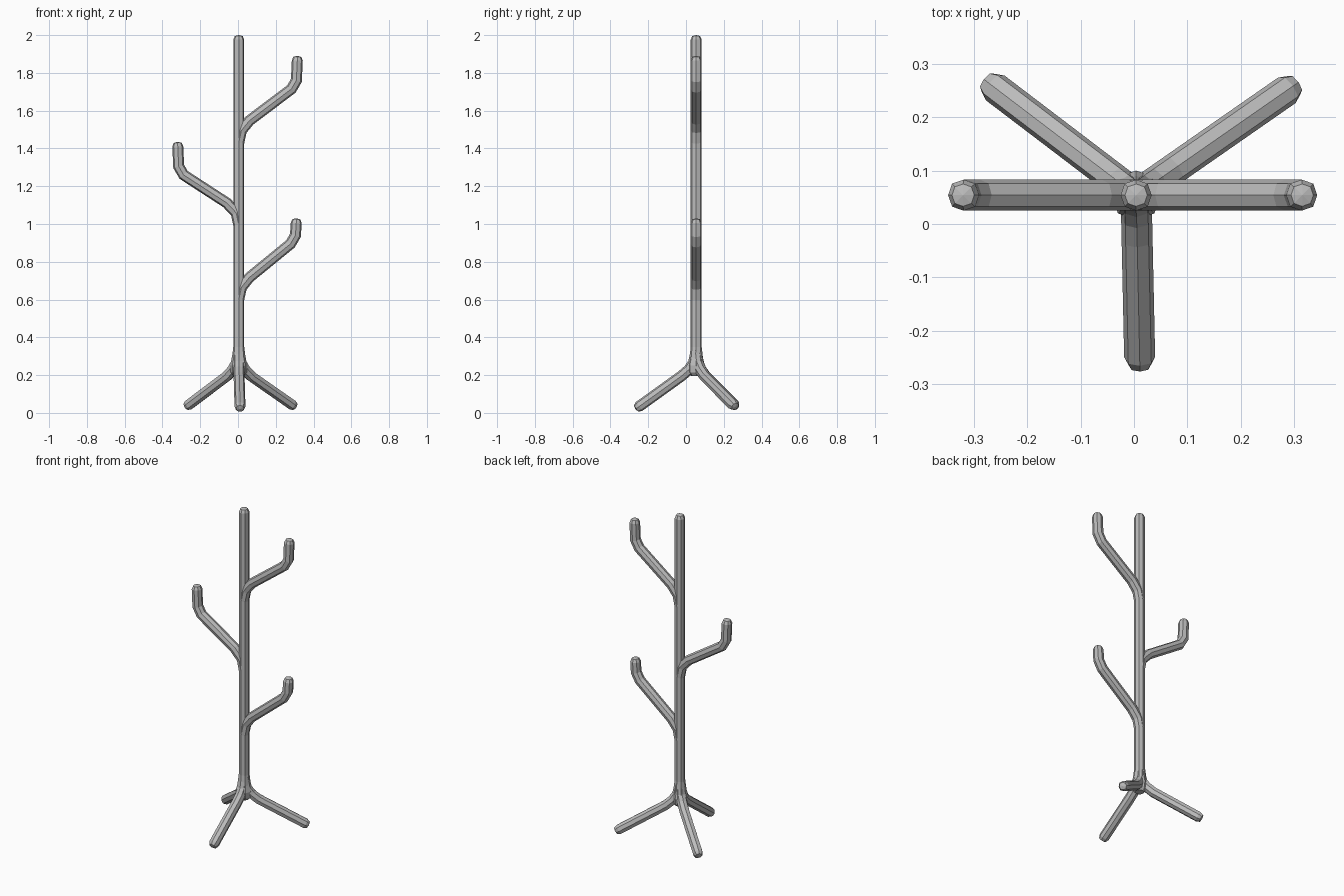
import bpy, bmesh, math
from mathutils import Vector

if "Cube" in bpy.data.objects:
    bpy.data.objects.remove(bpy.data.objects["Cube"], do_unlink=True)

grey = bpy.data.materials.new("plain grey")
grey.use_nodes = True
colour = (0.5, 0.5, 0.5, 1)
grey.diffuse_color = colour
grey.node_tree.nodes["Principled BSDF"].inputs["Base Color"].default_value = colour

R = 0.029          # rod radius
SIDES = 8
AXIS = Vector((0.004, 0.054, 0))   # where the pole stands


def rod(name, path, normal, radii=None):
    """Eight-sided rod along a path lying in the plane of the given normal, rounded at its end."""
    pts = [Vector(p) for p in path]
    radii = list(radii or [R] * len(pts))
    # rounded tip: shoulder ring, then a smaller end ring
    end = pts.pop()
    along = (end - pts[-1]).normalized()
    pts += [end - along * 0.024, end - along * 0.005]
    radii.append(radii[-1] * 0.72)
    normal = Vector(normal).normalized()
    bm = bmesh.new()
    rings = []
    for i, p in enumerate(pts):
        before = (p - pts[i - 1]).normalized() if i else None
        after = (pts[i + 1] - p).normalized() if i + 1 < len(pts) else None
        before, after = before or after, after or before
        t = (before + after).normalized()
        side = t.cross(normal) / t.dot(after)      # mitred at bends
        ring = []
        for k in range(SIDES):
            a = math.tau * k / SIDES
            r = radii[i] * (1.05 if k % 2 else 1)
            ring.append(bm.verts.new(p + (normal * math.cos(a) + side * math.sin(a)) * r))
        rings.append(ring)
    for lo, hi in zip(rings, rings[1:]):
        for k in range(SIDES):
            n = (k + 1) % SIDES
            bm.faces.new((lo[k], lo[n], hi[n], hi[k]))
    bm.faces.new(rings[0])
    tip = bm.verts.new(end)
    for k in range(SIDES):
        bm.faces.new((rings[-1][k], rings[-1][(k + 1) % SIDES], tip))
    bmesh.ops.recalc_face_normals(bm, faces=bm.faces)
    mesh = bpy.data.meshes.new(name)
    bm.to_mesh(mesh)
    bm.free()
    mesh.materials.append(grey)
    obj = bpy.data.objects.new(name, mesh)
    bpy.context.collection.objects.link(obj)
    return obj


# Central pole, swelling into a hub where the legs meet
pole = [(0.195, 0.026), (0.215, 0.043), (0.25, 0.046), (0.29, 0.036), (0.35, R), (2.0, R)]
rod("pole", [AXIS + Vector((0, 0, z)) for z, r in pole], (0, 1, 0), [r for z, r in pole])


# Hooked arms: leave the pole in a curve, slope outwards, then turn upright
def arm(name, side, crotch, reach, bend, top):
    path = [(0, crotch - 0.115), (0.014, crotch - 0.05), (0.06, crotch + 0.002),
            (reach - 0.032, bend - 0.045), (reach - 0.006, bend), (reach, top)]
    rod(name, [(AXIS.x * (x < 0.05) + side * x, AXIS.y, z) for x, z in path], (0, 1, 0))


arm("lower_left_arm", 1, 0.715, 0.31, 0.94, 1.03)
arm("middle_right_arm", -1, 1.11, 0.32, 1.305, 1.435)
arm("upper_left_arm", 1, 1.545, 0.315, 1.76, 1.89)


# Splayed legs: peel away from the pole and run straight to the floor
def leg(name, foot):
    foot = Vector(foot)
    out = Vector((foot.x - AXIS.x, foot.y - AXIS.y, 0))
    flat = out.normalized()
    path = [AXIS + flat * d + Vector((0, 0, z))
            for d, z in ((0, 0.33), (0.014, 0.265), (0.04, 0.228), (0.08, 0.194))]
    rod(name, path + [foot], (-flat.y, flat.x, 0))


leg("front_leg", (0.011, -0.268, 0.02))
leg("back_left_leg", (0.303, 0.262, 0.031))
leg("back_right_leg", (-0.276, 0.267, 0.031))
